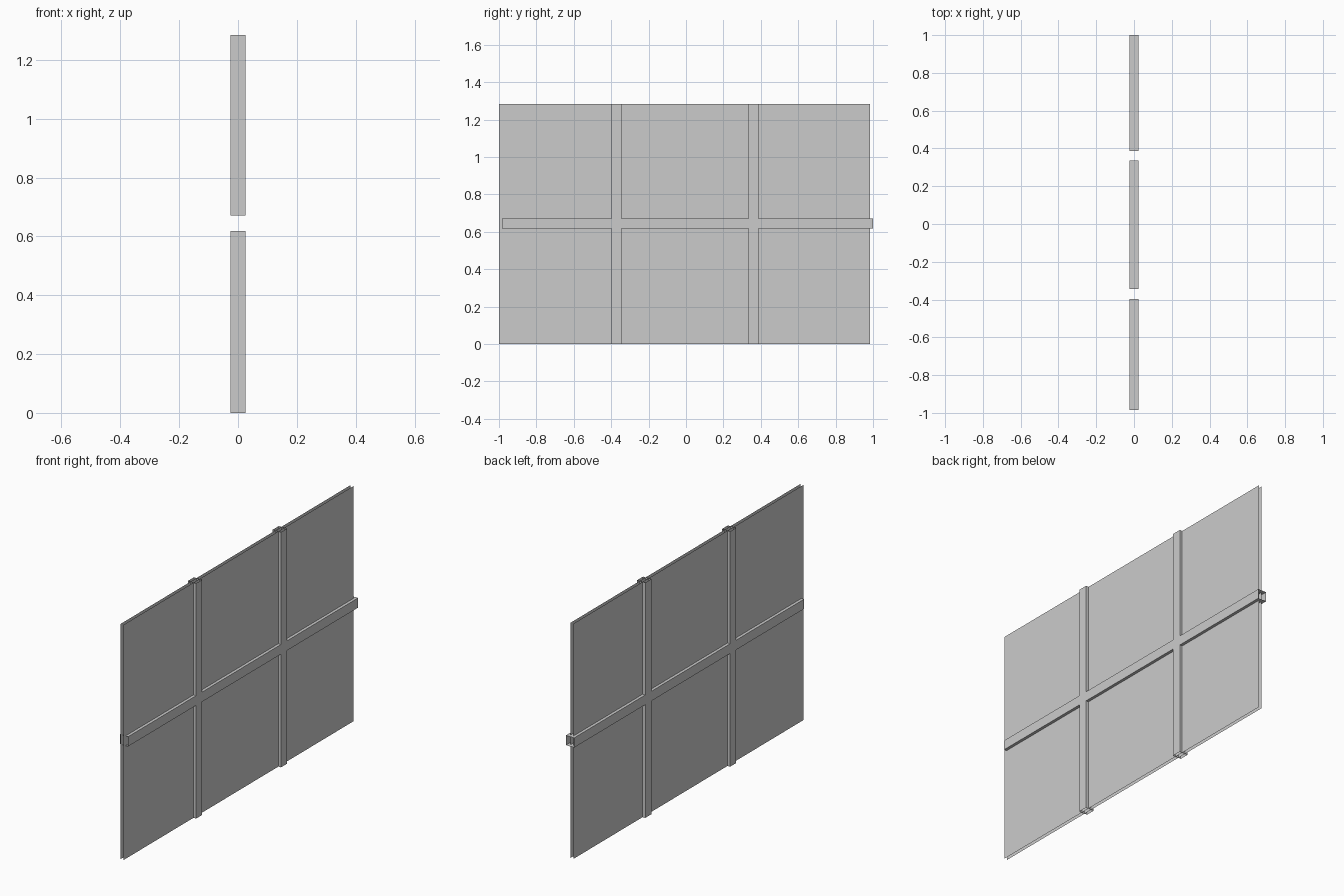
import bpy, bmesh
from mathutils import Vector

if "Cube" in bpy.data.objects:
    bpy.data.objects.remove(bpy.data.objects["Cube"])

BAR_Y = (-0.984, 1.0)
PANE_Y = (-1.0, 0.985)
Z = (0.0, 1.284)


def open_shell(name, ys, zs, half, filled, is_open):
    """Extrude filled y/z grid cells along x, then remove the open ends."""
    bm = bmesh.new()
    grid = [[bm.verts.new((-half, y, z)) for z in zs] for y in ys]
    faces = []
    for i in range(len(ys) - 1):
        for j in range(len(zs) - 1):
            if filled(i, j):
                faces.append(bm.faces.new((grid[i][j], grid[i + 1][j],
                                           grid[i + 1][j + 1], grid[i][j + 1])))
    ext = bmesh.ops.extrude_face_region(bm, geom=faces, use_keep_orig=True)
    moved = [g for g in ext["geom"] if isinstance(g, bmesh.types.BMVert)]
    bmesh.ops.translate(bm, verts=moved, vec=Vector((2 * half, 0, 0)))
    bmesh.ops.recalc_face_normals(bm, faces=bm.faces[:])
    ends = [f for f in bm.faces if is_open(f.calc_center_median())]
    bmesh.ops.delete(bm, geom=ends, context='FACES')
    bmesh.ops.delete(bm, geom=[v for v in bm.verts if not v.link_faces],
                     context='VERTS')
    me = bpy.data.meshes.new(name)
    bm.to_mesh(me)
    bm.free()
    ob = bpy.data.objects.new(name, me)
    bpy.context.collection.objects.link(ob)
    return ob


def near(a, values):
    return any(abs(a - v) < 1e-4 for v in values)


# Hollow bars: two uprights and one cross rail, open at every end
open_shell("window_bars",
           (BAR_Y[0], -0.397, -0.345, 0.335, 0.387, BAR_Y[1]),
           (Z[0], 0.618, 0.671, Z[1]), 0.025,
           lambda i, j: i in (1, 3) or j == 1,
           lambda c: near(c.y, BAR_Y) or near(c.z, Z))

# Double glazing: two thin parallel sheets without a rim
open_shell("glass_sheets", PANE_Y, Z, 0.009,
           lambda i, j: True,
           lambda c: near(c.y, PANE_Y) or near(c.z, Z))
